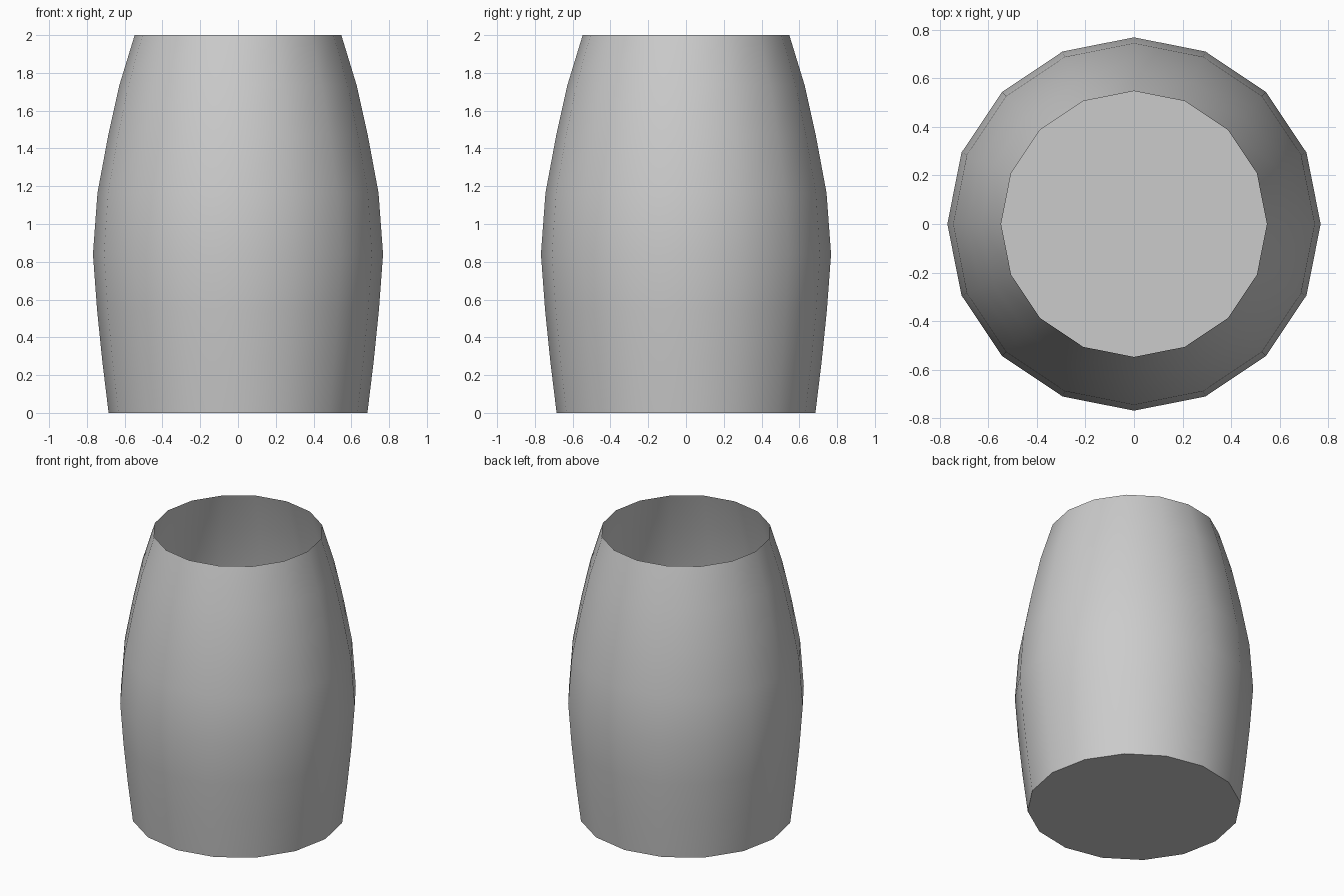
import bpy, bmesh
from math import cos, sin, pi, radians

if "Cube" in bpy.data.objects:
    bpy.data.objects.remove(bpy.data.objects["Cube"])

SIDES = 16
# Wall profile (radius, height), bottom to top
PROFILE = [(0.685, 0), (0.718, 0.27), (0.746, 0.545), (0.768, 0.84),
           (0.744, 1.165), (0.686, 1.475), (0.628, 1.735), (0.547, 2.0)]

bm = bmesh.new()
rings = [[bm.verts.new((r * cos(2 * pi * i / SIDES), r * sin(2 * pi * i / SIDES), z))
          for i in range(SIDES)] for r, z in PROFILE]

# Bulging wall, open at the top
for low, high in zip(rings, rings[1:]):
    for i in range(SIDES):
        j = (i + 1) % SIDES
        bm.faces.new((low[i], low[j], high[j], high[i]))

# Flat base
bm.faces.new(rings[0][::-1])

mesh = bpy.data.meshes.new("open_barrel")
bm.to_mesh(mesh)
bm.free()
barrel = bpy.data.objects.new("open_barrel", mesh)
bpy.context.collection.objects.link(barrel)

# Smooth wall, sharp base rim
bpy.context.view_layer.objects.active = barrel
barrel.select_set(True)
bpy.ops.object.shade_smooth_by_angle(angle=radians(40))
